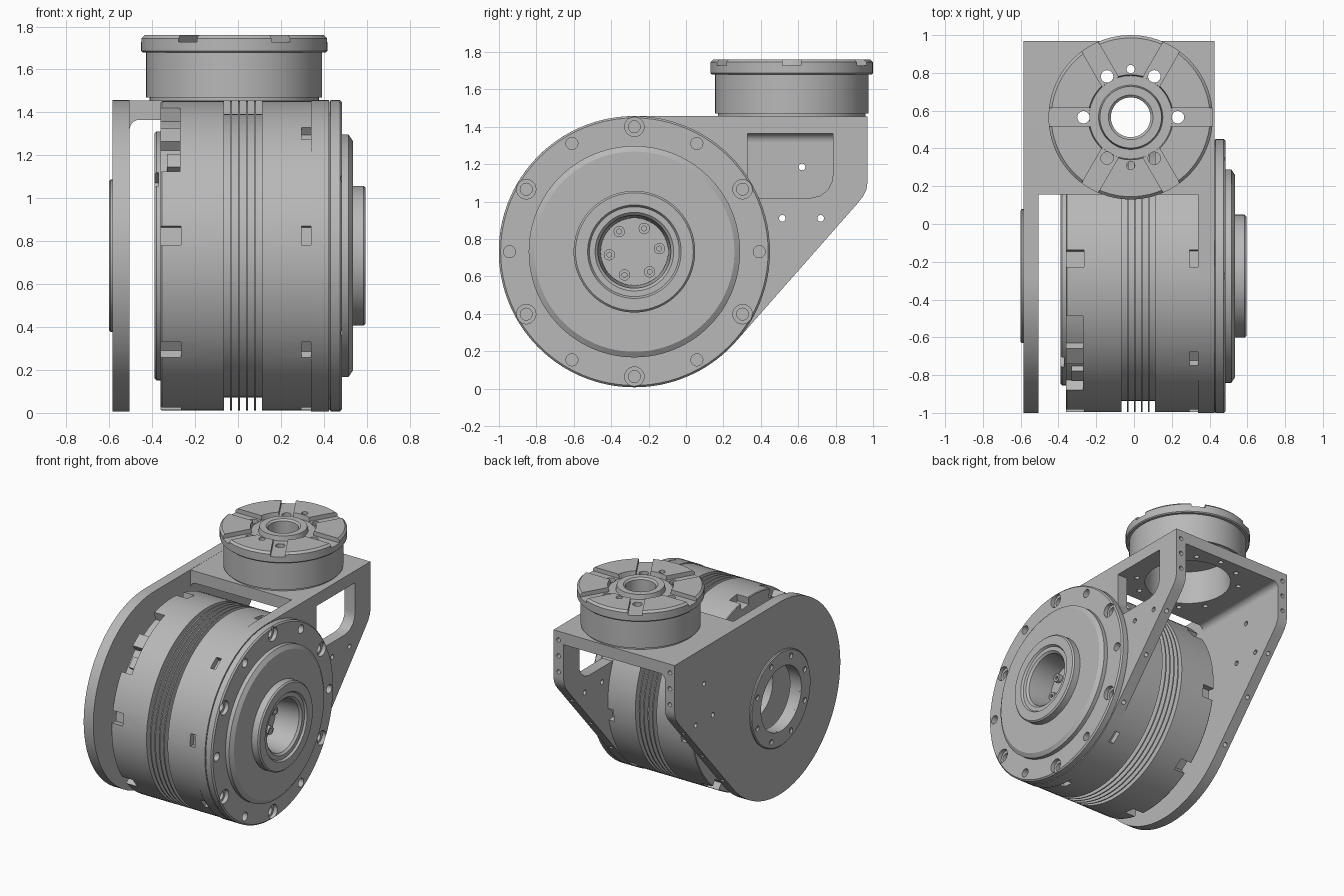
import bpy, bmesh
from math import radians, cos, sin, pi
from mathutils import Matrix, Vector

if "Cube" in bpy.data.objects:
    bpy.data.objects.remove(bpy.data.objects["Cube"])

# One flat colour
grey = bpy.data.materials.new("machined grey")
grey.use_nodes = True
COLOUR = (0.48, 0.48, 0.48, 1)
grey.diffuse_color = COLOUR
grey.node_tree.nodes["Principled BSDF"].inputs["Base Color"].default_value = COLOUR

# Frames: the big motor turns about x, the top module about z
CY, CZ, R = -0.276, 0.732, 0.725
MOTOR = Matrix(((0, 0, 1, 0), (1, 0, 0, CY), (0, 1, 0, CZ), (0, 0, 0, 1)))
TOP = Matrix.Translation((-0.0175, 0.565, 0))


def finish(name, bm):
    bmesh.ops.recalc_face_normals(bm, faces=bm.faces)
    me = bpy.data.meshes.new(name)
    bm.to_mesh(me)
    bm.free()
    me.materials.append(grey)
    ob = bpy.data.objects.new(name, me)
    bpy.context.collection.objects.link(ob)
    return ob


def lathe(name, profile, frame, steps=96):
    """Revolve (height, radius) points around the frame's z axis."""
    bm = bmesh.new()
    vs = [bm.verts.new((r, 0, h)) for h, r in profile]
    edges = [bm.edges.new(p) for p in zip(vs, vs[1:])]
    if profile[0][1] > 0:
        edges.append(bm.edges.new((vs[-1], vs[0])))
    bmesh.ops.spin(bm, geom=vs + edges, cent=(0, 0, 0), axis=(0, 0, 1),
                   angle=2 * pi, steps=steps, use_merge=True)
    bmesh.ops.remove_doubles(bm, verts=bm.verts, dist=1e-5)
    bm.transform(frame)
    return finish(name, bm)


def prism(bm, pts, h0, h1, frame):
    """Extrude a flat outline from h0 to h1 along the frame's z axis."""
    lo = [bm.verts.new(frame @ Vector((u, v, h0))) for u, v in pts]
    hi = [bm.verts.new(frame @ Vector((u, v, h1))) for u, v in pts]
    bm.faces.new(lo)
    bm.faces.new(hi)
    for i in range(len(pts)):
        j = (i + 1) % len(pts)
        bm.faces.new((lo[i], lo[j], hi[j], hi[i]))


def rod(bm, p0, p1, r, sides=20):
    p0, p1 = Vector(p0), Vector(p1)
    d = p1 - p0
    m = Matrix.Translation((p0 + p1) / 2) @ d.to_track_quat('Z', 'Y').to_matrix().to_4x4()
    bmesh.ops.create_cone(bm, cap_ends=True, segments=sides, radius1=r, radius2=r,
                          depth=d.length, matrix=m)


def slab(bm, frame, deg, r0, r1, width, h0, h1):
    """Radial box at an angle around a frame's axis."""
    w = width / 2
    prism(bm, [(r0, -w), (r1, -w), (r1, w), (r0, w)], h0, h1,
          frame @ Matrix.Rotation(radians(deg), 4, 'Z'))


def polar(frame, deg, r, h):
    a = radians(deg)
    return frame @ Vector((r * cos(a), r * sin(a), h))


def drill(bm, frame, deg, at, h0, h1, r, sides=20):
    rod(bm, polar(frame, deg, at, h0), polar(frame, deg, at, h1), r, sides)


def cut(ob, bm):
    tool = finish("cutter", bm)
    tool.hide_render = True
    mod = ob.modifiers.new("cut", 'BOOLEAN')
    mod.operation, mod.solver, mod.object = 'DIFFERENCE', 'EXACT', tool
    bpy.context.view_layer.update()
    me = bpy.data.meshes.new_from_object(ob.evaluated_get(bpy.context.evaluated_depsgraph_get()))
    ob.modifiers.clear()
    ob.data = me
    bpy.data.objects.remove(tool)


parts = []

# Motor drum with cooling grooves
profile = [(-0.25, 0), (-0.25, 0.2), (-0.39, 0.2), (-0.39, 0.57), (-0.38, 0.58),
           (-0.36, 0.58), (-0.36, 0.715), (-0.355, 0.72)]
for i in range(5):
    a = -0.065 + 0.037 * i
    profile += [(a, 0.72), (a, 0.66), (a + 0.028, 0.66), (a + 0.028, 0.72)]
profile += [(0.34, 0.72), (0.34, 0)]
drum = lathe("motor_drum", profile, MOTOR)

# Notches round both drum edges, and one wide connector opening
bm = bmesh.new()
for k in range(8):
    deg = 172.5 - 45 * k
    if k != 1:
        slab(bm, MOTOR, deg, 0.665, 0.8, 0.09, -0.4, -0.265)
    slab(bm, MOTOR, deg, 0.675, 0.8, 0.09, 0.295, 0.36)
arc = [radians(107 + 4 * i) for i in range(11)]
prism(bm, [(0.8 * cos(a), 0.8 * sin(a)) for a in arc]
      + [(0.655 * cos(a), 0.655 * sin(a)) for a in reversed(arc)], -0.4, -0.27, MOTOR)
slab(bm, MOTOR, 142, 0.5, 0.63, 0.08, -0.45, -0.37)
cut(drum, bm)
parts.append(drum)

bm = bmesh.new()
slab(bm, MOTOR, 127, 0.6, 0.705, 0.1, -0.36, -0.26)
slab(bm, MOTOR, 140, 0.6, 0.69, 0.08, -0.33, -0.26)
parts.append(finish("connector_blocks", bm))

# Output flange with stepped hub and deep bore
flange = lathe("output_flange", [
    (0.34, 0), (0.34, 0.5), (0.425, 0.5), (0.425, 0.715), (0.432, 0.725), (0.475, 0.725),
    (0.485, 0.715), (0.485, 0.565), (0.515, 0.565), (0.535, 0.535), (0.535, 0.325),
    (0.585, 0.325), (0.595, 0.315), (0.595, 0.25), (0.58, 0.24), (0.58, 0.21),
    (0.565, 0.195), (0.4, 0.18), (0.38, 0.18), (0.38, 0)], MOTOR)
bm = bmesh.new()
for k in range(12):
    drill(bm, MOTOR, 30 * k, 0.668, 0.455 if k % 2 else 0.44, 0.52, 0.052 if k % 2 else 0.032, 28)
cut(flange, bm)
bm = bmesh.new()
for k in range(1, 12, 2):
    drill(bm, MOTOR, 30 * k, 0.668, 0.43, 0.5, 0.032)
cut(flange, bm)
parts.append(flange)

# Socket screws in the bore
bm = bmesh.new()
for k in range(6):
    drill(bm, MOTOR, 7 + 60 * k, 0.135, 0.37, 0.41, 0.03)
screws = finish("bore_screws", bm)
bm = bmesh.new()
for k in range(6):
    drill(bm, MOTOR, 7 + 60 * k, 0.135, 0.39, 0.43, 0.014, 6)
cut(screws, bm)
parts.append(screws)

# Bracket side plates: round front, slanted lower back
outline = [(R * cos(radians(a)), R * sin(radians(a)))
           for a in [90 + 228.7 * i / 80 for i in range(81)]]
outline += [(y - CY, z - CZ) for y, z in
            [(0.91, 0.982), (0.945, 1.025), (0.965, 1.065), (0.97, 1.1), (0.97, 1.455)]]


def side_plate(name, x0, x1, bore):
    bm = bmesh.new()
    prism(bm, outline, x0, x1, MOTOR)
    ob = finish(name, bm)
    mid = (x0 + x1) / 2
    bm = bmesh.new()
    drill(bm, MOTOR, 0, 0, x0 - 0.1, x1 + 0.1, bore, 64)
    for y, z in [(0.515, 0.91), (0.72, 0.91)] + ([(0.62, 1.185)] if x0 < 0 else []):
        rod(bm, (x0 - 0.1, y, z), (x1 + 0.1, y, z), 0.018)
    # screw holes in the back edge and slanted edge
    for z in (1.15, 1.27, 1.39):
        rod(bm, (mid, 0.92, z), (mid, 1.02, z), 0.016)
    for t in (0.12, 0.5, 0.85):
        p = Vector((mid, 0.268 + 0.642 * t, 0.253 + 0.729 * t))
        n = Vector((0, 0.751, -0.66))
        rod(bm, p - n * 0.05, p + n * 0.05, 0.016)
    cut(ob, bm)
    parts.append(ob)
    return ob


side_plate("left_hand_plate", -0.585, -0.505, 0.24)
right = side_plate("flange_side_plate", 0.34, 0.425, 0.5)

# Window in the flange side plate
bm = bmesh.new()
prism(bm, [(y - CY, z - CZ) for y, z in
           [(0.33, 1.365), (0.33, 1.13), (0.39, 1.02), (0.67, 1.02), (0.72, 1.032),
            (0.76, 1.065), (0.78, 1.105), (0.785, 1.14), (0.785, 1.365)]], 0.2, 0.6, MOTOR)
cut(right, bm)

# Bearing ring on the outer face of the plain plate
ring = lathe("bearing_ring", [(-0.58, 0.24), (-0.6, 0.24), (-0.6, 0.348), (-0.594, 0.355),
                              (-0.58, 0.355)], MOTOR)
bm = bmesh.new()
for k in range(8):
    drill(bm, MOTOR, 22.5 + 45 * k, 0.305, -0.65, -0.583, 0.02)
cut(ring, bm)
parts.append(ring)

# Bracket top plate with module opening and bolt circle
bm = bmesh.new()
prism(bm, [(-0.51, 0.155), (0.345, 0.155), (0.345, 0.97), (-0.51, 0.97)],
      1.365, 1.455, Matrix())
top = finish("top_plate", bm)
bm = bmesh.new()
drill(bm, TOP, 0, 0, 1.3, 1.5, 0.3, 64)
for k in range(12):
    if k not in (0, 6):
        drill(bm, TOP, 30 * k, 0.36, 1.3, 1.44, 0.018)
cut(top, bm)
parts.append(top)

# Fillet inside the top corner
bm = bmesh.new()
fillet = [(-0.51, 1.37), (-0.51, 1.32)]
fillet += [(-0.46 - 0.045 * cos(radians(a)), 1.32 + 0.045 * sin(radians(a))) for a in range(0, 91, 15)]
FRONT = Matrix(((1, 0, 0, 0), (0, 0, 1, 0), (0, 1, 0, 0), (0, 0, 0, 1)))
prism(bm, fillet, 0.155, 0.97, FRONT)
parts.append(finish("corner_fillet", bm))

# Top rotary module with slotted cap
module = lathe("top_module", [
    (1.455, 0.3), (1.455, 0.395), (1.47, 0.395), (1.47, 0.41), (1.68, 0.41), (1.68, 0.428),
    (1.687, 0.435), (1.745, 0.435), (1.76, 0.42), (1.76, 0.225), (1.725, 0.22),
    (1.725, 0.17), (1.76, 0.163), (1.76, 0.118), (1.748, 0.105), (1.62, 0.105),
    (1.62, 0.3)], TOP)
bm = bmesh.new()
for k in range(6):
    slab(bm, TOP, 60 * k, 0.195, 0.5, 0.1, 1.728, 1.8)
cut(module, bm)
bm = bmesh.new()
for k in range(6):
    drill(bm, TOP, 60 * k, 0.25, 1.5, 1.9, 0.033)
for deg in (90, 270):
    drill(bm, TOP, deg, 0.255, 1.5, 1.9, 0.022)
cut(module, bm)
parts.append(module)

# Smooth the round surfaces, keep machined edges crisp
bpy.ops.object.select_all(action='DESELECT')
for ob in parts:
    ob.select_set(True)
bpy.context.view_layer.objects.active = parts[0]
bpy.ops.object.shade_smooth_by_angle(angle=radians(25))
